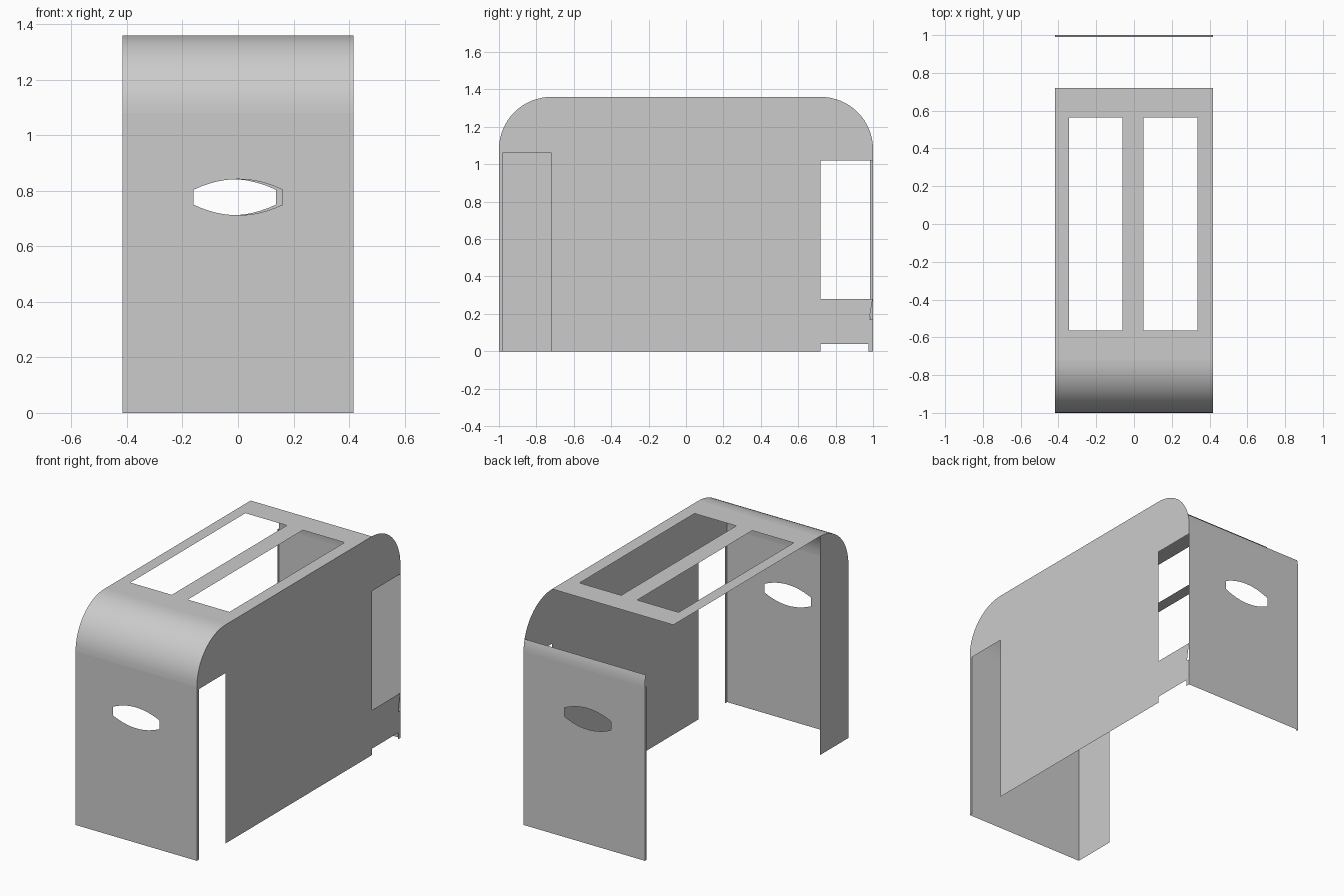
import bpy, bmesh, math
from mathutils import Vector

if "Cube" in bpy.data.objects:
    bpy.data.objects.remove(bpy.data.objects["Cube"])

W, L, H, R = 0.417, 1.0, 1.36, 0.28   # half width, half length, height, corner radius
SEG = 16


def finish(bm, name, outward, smooth=False):
    """Turn faces to the outside and make an object."""
    bm.normal_update()
    for f in bm.faces:
        if f.normal.dot(outward) < 0:
            f.normal_flip()
    me = bpy.data.meshes.new(name)
    bm.to_mesh(me)
    bm.free()
    if smooth:
        for p in me.polygons:
            p.use_smooth = True
    ob = bpy.data.objects.new(name, me)
    bpy.context.collection.objects.link(ob)
    return ob


def sheet(name, loops, place, outward):
    """Flat sheet: first loop is the outline, the others are holes."""
    bm = bmesh.new()
    for loop in loops:
        vs = [bm.verts.new(place(a, b)) for a, b in loop]
        for i, v in enumerate(vs):
            bm.edges.new((v, vs[i - 1]))
    n = Vector(outward)
    bmesh.ops.triangle_fill(bm, use_beauty=True, edges=bm.edges[:], normal=n)
    bmesh.ops.dissolve_limit(bm, angle_limit=0.01, verts=bm.verts[:], edges=bm.edges[:])
    return finish(bm, name, n)


def bent_strip(name, path, outward):
    """Sheet swept across the full width along a (y, z) path."""
    bm = bmesh.new()
    rows = [[bm.verts.new((x, y, z)) for x in (-W, W)] for y, z in path]
    for a, b in zip(rows, rows[1:]):
        bm.faces.new((a[0], a[1], b[1], b[0]))
    return finish(bm, name, Vector(outward), True)


def rect(a0, b0, a1, b1):
    return [(a0, b0), (a1, b0), (a1, b1), (a0, b1)]


def corner(side, a0=0, a1=90, n=SEG):
    """Rounded corner points (y, z) from the wall up to the roof."""
    pts = []
    for i in range(n + 1):
        t = math.radians(a0 + (a1 - a0) * i / n)
        pts.append((side * (L - R + R * math.cos(t)), H - R + R * math.sin(t)))
    return pts


def handle_hole(cx, n=12):
    """Lens-shaped hand hole with blunt ends."""
    half = [(-1 + 2 * i / n) for i in range(n + 1)]
    top = [(cx + 0.16 * t, 0.777 + 0.027 + 0.038 * (1 - t * t)) for t in half]
    return top + [(x, 2 * 0.777 - z) for x, z in reversed(top)]


# End panels with hand holes
for name, side, cx in (("front_panel", -1, 0.0), ("back_panel", 1, -0.024)):
    sheet(name, [rect(-W, 0, W, H - R), handle_hole(cx)],
          lambda a, b, s=side: (a, s * L, b), (0, side, 0))

# Rounded front corner, and the short curled rim on top of the back panel
bent_strip("front_curve", corner(-1), (0, -1, 1))
bent_strip("back_rim", corner(1, 0, 15, 4), (0, 1, 1))

# Roof with two long slots
sheet("roof", [rect(-W, -L + R, W, L - R),
               rect(-0.345, -0.565, -0.06, 0.565),
               rect(0.05, -0.565, 0.337, 0.565)],
      lambda a, b: (a, b, H), (0, 0, 1))

# Right side with front gap, rear window and foot notch
right = [(-L, 0), (-0.98, 0), (-0.98, 1.06), (-0.72, 1.06), (-0.72, 0),
         (0.72, 0), (0.72, 0.04), (0.975, 0.04), (0.975, 0), (L, 0),
         (L, 0.17), (0.98, 0.17), (0.998, 0.28), (0.72, 0.28), (0.72, 1.02), (L, 1.02)]
right += corner(1) + corner(-1)[::-1]
sheet("right_side", [right], lambda a, b: (W, a, b), (1, 0, 0))

# Left side: narrow front strip and thin rear lip
sheet("left_front_strip", [[(-0.72, 0), (-L, 0)] + corner(-1)],
      lambda a, b: (-W, a, b), (-1, 0, 0))
sheet("left_rear_lip", [rect(0.985, 0, L, 1.08)],
      lambda a, b: (-W, a, b), (-1, 0, 0))
